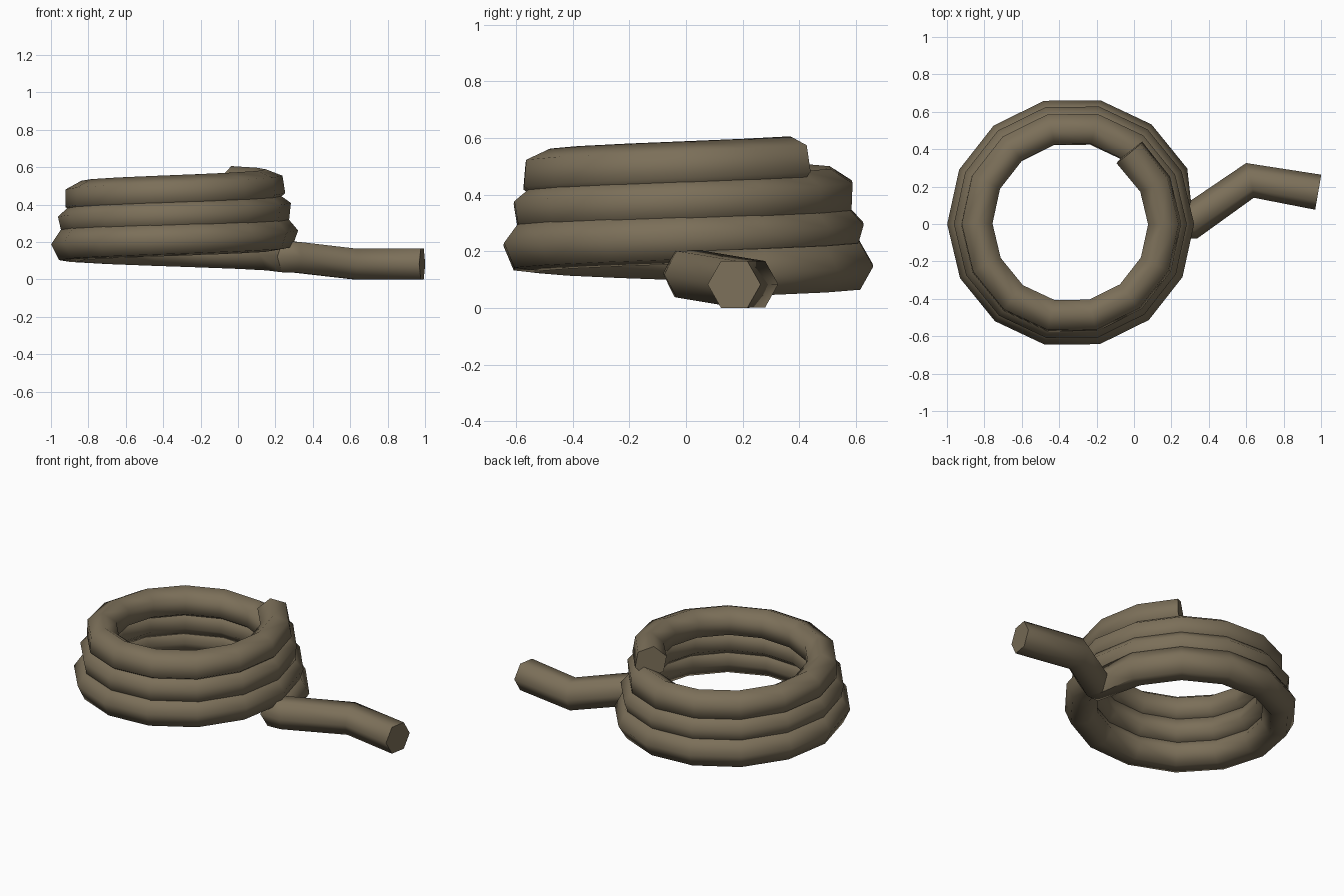
import bpy, bmesh, math
from mathutils import Vector

if "Cube" in bpy.data.objects:
    bpy.data.objects.remove(bpy.data.objects["Cube"])

SIDES, RADIUS = 6, 0.095
CENTRE_X, SEGS, STEPS = -0.33, 14, 44

# Path: loose tail on the ground, then a rising, tightening coil
path = [Vector(p) for p in ((0.985, 0.17, 0.083), (0.62, 0.233, 0.083), (0.30, 0.01, 0.12))]
for i in range(STEPS + 1):
    turns = i / SEGS
    a = 2 * math.pi * turns
    r = 0.59 - 0.032 * turns
    path.append(Vector((CENTRE_X + r * math.cos(a), r * math.sin(a), 0.12 + 0.125 * turns)))


def sweep(name, pts):
    """Sweep a regular polygon along the points with minimal twist."""
    dirs = [(b - a).normalized() for a, b in zip(pts, pts[1:])]
    tangents = [dirs[0]] + [(a + b).normalized() for a, b in zip(dirs, dirs[1:])] + [dirs[-1]]
    side = tangents[0].cross(Vector((0, 0, 1))).normalized()
    bm = bmesh.new()
    rings = []
    for i, (p, t) in enumerate(zip(pts, tangents)):
        if i:
            side = tangents[i - 1].rotation_difference(t) @ side
        side = (side - t * side.dot(t)).normalized()
        up = t.cross(side)
        ring = []
        for k in range(SIDES):
            a = 2 * math.pi * k / SIDES
            ring.append(bm.verts.new(p + RADIUS * (math.cos(a) * side + math.sin(a) * up)))
        rings.append(ring)
    for a, b in zip(rings, rings[1:]):
        for k in range(SIDES):
            n = (k + 1) % SIDES
            bm.faces.new((a[k], a[n], b[n], b[k]))
    # End caps
    bm.faces.new(rings[0][::-1])
    bm.faces.new(rings[-1])
    bmesh.ops.recalc_face_normals(bm, faces=bm.faces)
    mesh = bpy.data.meshes.new(name)
    bm.to_mesh(mesh)
    bm.free()
    obj = bpy.data.objects.new(name, mesh)
    bpy.context.collection.objects.link(obj)
    return obj


rope = sweep("coiled_rope", path)
mat = bpy.data.materials.new("rope_brown")
mat.diffuse_color = (0.20, 0.16, 0.10, 1)
mat.use_nodes = True
mat.node_tree.nodes["Principled BSDF"].inputs["Base Color"].default_value = mat.diffuse_color
rope.data.materials.append(mat)

# Smooth tube, crisp ends
bpy.context.view_layer.objects.active = rope
rope.select_set(True)
bpy.ops.object.shade_smooth_by_angle(angle=math.radians(65))
